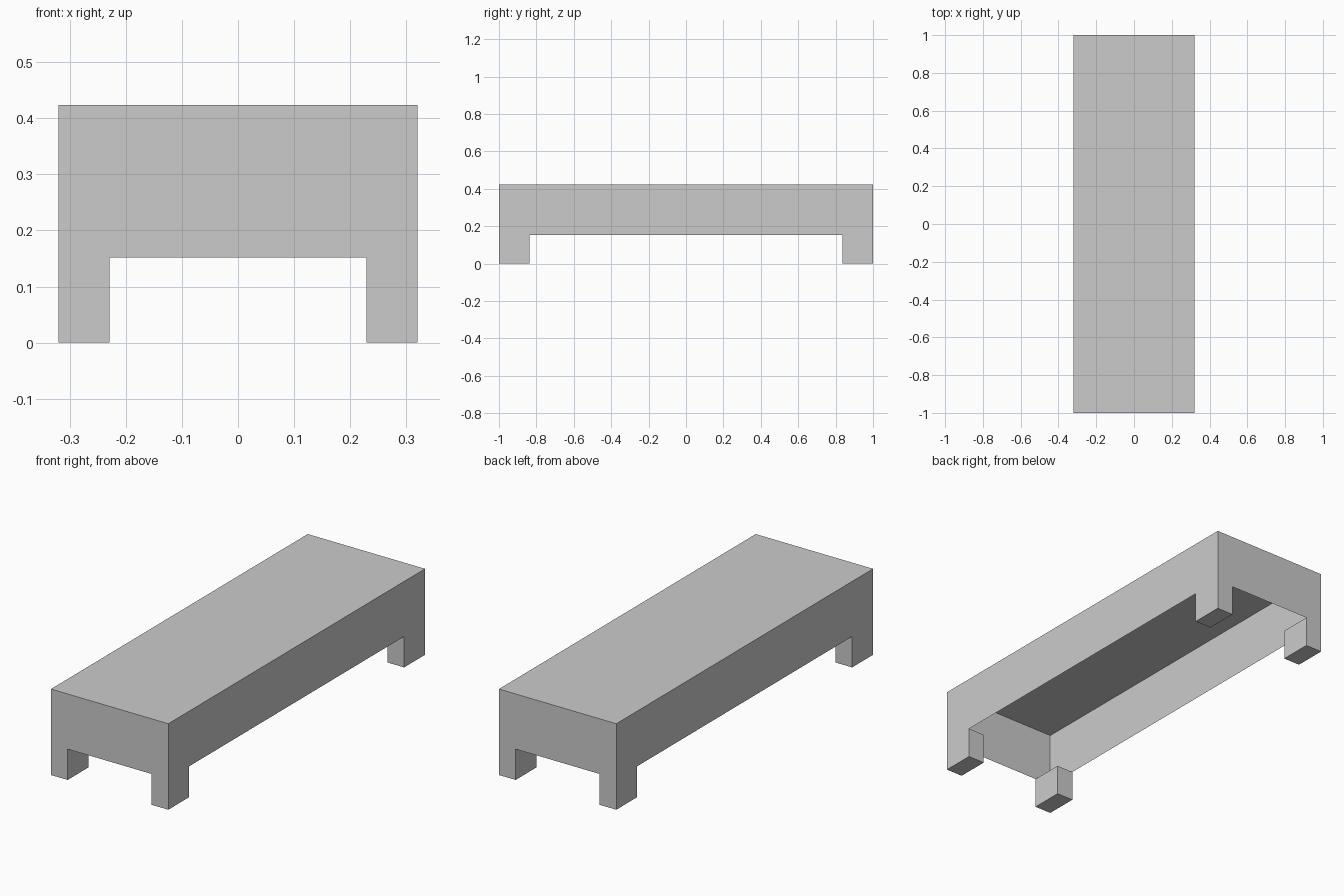
import bpy
import bmesh

if "Cube" in bpy.data.objects:
    bpy.data.objects.remove(bpy.data.objects["Cube"])

W, L, H = 0.64, 2.0, 0.424      # overall size
LEG_X, LEG_Y, LEG_H = 0.091, 0.163, 0.152

bm = bmesh.new()

# Bench body: a box raised to leg height
bmesh.ops.create_cube(bm, size=1)
bmesh.ops.scale(bm, vec=(W, L, H - LEG_H), verts=bm.verts)
bmesh.ops.translate(bm, vec=(0, 0, (H + LEG_H) / 2), verts=bm.verts)

# Loop cuts marking out the corner legs
for axis, offset in ((0, W / 2 - LEG_X), (1, L / 2 - LEG_Y)):
    for side in (-1, 1):
        co, no = [0, 0, 0], [0, 0, 0]
        co[axis], no[axis] = side * offset, 1
        geom = bm.verts[:] + bm.edges[:] + bm.faces[:]
        bmesh.ops.bisect_plane(bm, geom=geom, plane_co=co, plane_no=no)


def underside():
    return [f for f in bm.faces
            if all(abs(v.co.z - LEG_H) < 1e-4 for v in f.verts)]


# Legs: extrude the four corner faces down to the floor
corners = []
for f in underside():
    c = f.calc_center_median()
    if abs(c.x) > W / 2 - LEG_X and abs(c.y) > L / 2 - LEG_Y:
        corners.append(f)
ext = bmesh.ops.extrude_face_region(bm, geom=corners)["geom"]
feet = [v for v in ext if isinstance(v, bmesh.types.BMVert)]
bmesh.ops.translate(bm, vec=(0, 0, -LEG_H), verts=feet)

# Open underside: the body is a thin shell
bmesh.ops.delete(bm, geom=underside(), context='FACES')
bmesh.ops.recalc_face_normals(bm, faces=bm.faces)

mesh = bpy.data.meshes.new("bench")
bm.to_mesh(mesh)
bm.free()
bpy.context.collection.objects.link(bpy.data.objects.new("bench", mesh))
